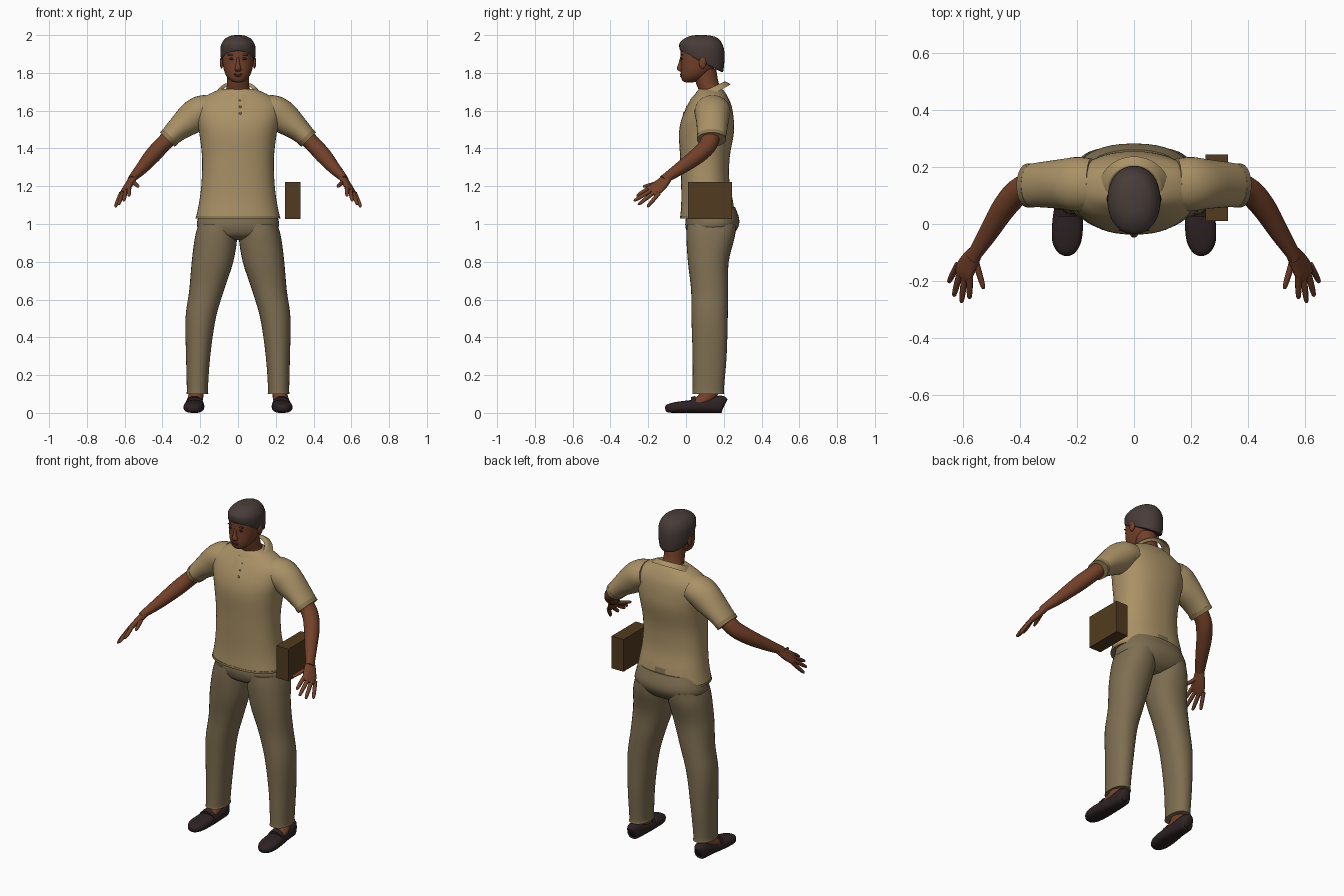
import bpy, bmesh, math
from mathutils import Vector
from mathutils.bvhtree import BVHTree

if "Cube" in bpy.data.objects:
    bpy.data.objects.remove(bpy.data.objects["Cube"])


def material(name, r, g, b):
    m = bpy.data.materials.new(name)
    m.use_nodes = True
    m.diffuse_color = (r, g, b, 1)
    m.node_tree.nodes["Principled BSDF"].inputs["Base Color"].default_value = (r, g, b, 1)
    return m


SHIRT = material("tan shirt", .40, .285, .135)
SEAM = material("dark tan trim", .27, .19, .085)
PANTS = material("khaki trousers", .21, .157, .083)
SKIN = material("brown skin", .17, .052, .022)
LIP = material("dark skin", .085, .026, .016)
HAIR = material("dark hair", .065, .045, .041)
SHOE = material("dark shoe", .027, .016, .017)
LEATHER = material("brown leather", .085, .044, .014)
X, Y, Z = Vector((1, 0, 0)), Vector((0, 1, 0)), Vector((0, 0, 1))


def finish(name, bm, *mats):
    bmesh.ops.recalc_face_normals(bm, faces=bm.faces)
    me = bpy.data.meshes.new(name)
    bm.to_mesh(me)
    bm.free()
    ob = bpy.data.objects.new(name, me)
    bpy.context.collection.objects.link(ob)
    for m in mats:
        me.materials.append(m)
    bpy.context.view_layer.objects.active = ob
    for o in bpy.context.selected_objects:
        o.select_set(False)
    ob.select_set(True)
    bpy.ops.object.shade_smooth_by_angle(angle=math.radians(50))
    return ob


def spline(rows, steps):
    """Smoothly interpolate rows of numbers."""
    out = []
    for i in range(len(rows) - 1):
        a, b, c, d = rows[max(i - 1, 0)], rows[i], rows[i + 1], rows[min(i + 2, len(rows) - 1)]
        for k in range(steps):
            t = k / steps
            out.append([q + .5 * t * (r - p + t * (2 * p - 5 * q + 4 * r - s + t * (3 * (q - r) + s - p)))
                        for p, q, r, s in zip(a, b, c, d)])
    return out + [list(rows[-1])]


def loft(name, rows, mat, hint=None, n=32, p=2.0, steps=4, side=1, caps=True):
    """Rows are x, y, z, radius a, radius b, tilt. No hint keeps rings level."""
    rows = spline([tuple(r) + (0,) * (6 - len(r)) for r in rows], steps)
    bm, rings = bmesh.new(), []
    for i, (x, y, z, a, b, tilt) in enumerate(rows):
        u, v = X, Y + Z * tilt
        if hint is not None:
            t = Vector(rows[min(i + 1, len(rows) - 1)][:3]) - Vector(rows[max(i - 1, 0)][:3])
            u = t.cross(hint).normalized()
            v = u.cross(t).normalized()
        ring = []
        for k in range(n):
            c, s = math.cos(math.tau * k / n), math.sin(math.tau * k / n)
            c, s = (math.copysign(abs(w) ** (2 / p), w) for w in (c, s))
            co = Vector((x, y, z)) + u * c * a + v * s * b
            ring.append(bm.verts.new((co.x * side, co.y, co.z)))
        rings.append(ring)
    for r, q in zip(rings, rings[1:]):
        for k in range(n):
            j = (k + 1) % n
            bm.faces.new((r[k], r[j], q[j], q[k]))
    if caps:
        bm.faces.new(rings[0])
        bm.faces.new(rings[-1])
    return finish(name, bm, mat)


def blob(name, loc, size, mat):
    bm = bmesh.new()
    bmesh.ops.create_uvsphere(bm, u_segments=16, v_segments=10, radius=1)
    for v in bm.verts:
        v.co = Vector(loc) + Vector(a * b for a, b in zip(v.co, size))
    return finish(name, bm, mat)


def stick(name, target, x, z, w, h, mat):
    """Thin oval plate on the front surface of the target."""
    me = target.data
    tree = BVHTree.FromPolygons([v.co for v in me.vertices], [f.vertices for f in me.polygons])
    hit = tree.ray_cast(Vector((x, -1, z)), Y)[0]
    if hit:
        blob(name, hit, (w, .0045, h), mat)


# Shirt body, with the trouser seat showing at the back hem
shirt = loft("shirt_body", [
    (0, .115, 1.035, .222, .145), (0, .112, 1.12, .205, .137), (0, .102, 1.22, .193, .128),
    (0, .10, 1.35, .19, .131), (0, .108, 1.48, .205, .145), (0, .115, 1.56, .222, .137),
    (0, .125, 1.63, .222, .115), (0, .13, 1.675, .175, .09), (0, .13, 1.703, .12, .072),
    (0, .13, 1.715, .085, .06)], SHIRT, n=48, p=2.3)
shirt.data.materials.append(PANTS)
for f in shirt.data.polygons:
    if f.center.y > .2 and abs(f.center.x) < .045 and f.center.z < 1.125:
        f.material_index = 1
loft("shirt_hem", [(0, .115, 1.03, .224, .147), (0, .115, 1.042, .223, .146)], SEAM, n=48, p=2.3, steps=1)

# Collar, open at the front
collar = loft("collar", [(0, .122, 1.705, .078, .07, .5), (0, .122, 1.717, .092, .082, .45),
                         (0, .118, 1.70, .108, .10, .5), (0, .115, 1.672, .128, .122, .55)],
              SHIRT, n=40, caps=False)
bm = bmesh.new()
bm.from_mesh(collar.data)
gap = [f for f in bm.faces if f.calc_center_median().y < .1 and abs(f.calc_center_median().x) < .018]
bmesh.ops.delete(bm, geom=gap, context="FACES")
bm.to_mesh(collar.data)
bm.free()
for z in (1.655, 1.62, 1.585):
    stick("shirt_button", shirt, .012, z, .007, .007, SEAM)

# Trousers
loft("trouser_seat", [(0, .13, .915, .06, .07), (0, .13, .94, .17, .115), (0, .137, .985, .215, .14),
                      (0, .14, 1.03, .212, .141), (0, .135, 1.09, .19, .125)], PANTS, n=40, p=2.3)

for s, tag in ((1, "left"), (-1, "right")):
    loft(tag + "_trouser_leg", [
        (.108, .135, 1.0, .10, .13), (.116, .13, .93, .112, .128), (.135, .118, .8, .11, .108),
        (.166, .125, .65, .092, .098), (.198, .125, .5, .08, .096), (.211, .125, .3, .064, .09),
        (.215, .118, .13, .056, .083), (.215, .118, .10, .058, .085)], PANTS, p=2.2, side=s)

    # Shoe and foot
    loft(tag + "_shoe", [
        (.225, .205, .042, .016, .03), (.225, .185, .046, .038, .046), (.226, .10, .037, .046, .037),
        (.232, .01, .033, .054, .033), (.236, -.06, .028, .051, .028), (.236, -.098, .023, .032, .021),
        (.236, -.11, .021, .012, .01)], SHOE, hint=Z, p=2.5, n=24, side=s)
    loft(tag + "_foot", [(.22, .13, .16, .04, .045), (.222, .12, .10, .04, .05), (.228, .09, .07, .042, .06),
                         (.232, .05, .045, .04, .07)], SKIN, n=20, side=s)
    loft(tag + "_shoe_strap", [(.23, .055, .045, .048, .046), (.23, .03, .042, .05, .041)],
         SHOE, hint=Z, n=24, steps=1, side=s)

    # Sleeve and cuff
    loft(tag + "_sleeve", [(.15, .14, 1.61, .075, .09), (.20, .14, 1.595, .083, .095),
                           (.25, .14, 1.557, .083, .088), (.32, .138, 1.50, .063, .08),
                           (.37, .135, 1.452, .052, .075)], SHIRT, hint=Y, side=s)
    loft(tag + "_sleeve_cuff", [(.357, .135, 1.464, .056, .078), (.374, .135, 1.447, .054, .077)],
         SEAM, hint=Y, steps=1, side=s)

    # Arm, palm and fingers
    loft(tag + "_arm", [(.32, .135, 1.50, .045, .05), (.395, .12, 1.425, .043, .048),
                        (.45, .065, 1.365, .043, .044), (.51, -.03, 1.295, .033, .035),
                        (.555, -.10, 1.248, .022, .027), (.567, -.12, 1.235, .018, .026)],
         SKIN, hint=Y, n=24, side=s)
    across = Vector((.05, .05, -.045))
    loft(tag + "_palm", [(.55, -.092, 1.252, .019, .024), (.573, -.127, 1.215, .019, .036),
                         (.595, -.165, 1.183, .015, .042), (.603, -.185, 1.168, .009, .036)],
         SKIN, hint=across, n=20, p=2.3, side=s)
    fingers = {"index": ((.576, -.185, 1.198), (.577, -.262, 1.148)),
               "middle": ((.594, -.18, 1.18), (.605, -.276, 1.122)),
               "ring": ((.61, -.168, 1.168), (.632, -.254, 1.102)),
               "little": ((.622, -.148, 1.157), (.650, -.205, 1.09)),
               "thumb": ((.56, -.115, 1.225), (.527, -.228, 1.198))}
    for finger, (base, tip) in fingers.items():
        a, b = Vector(base), Vector(tip)
        loft(tag + "_" + finger + "_finger",
             [(*a.lerp(b, t), r, r) for t, r in ((-.1, .011), (.5, .011), (.85, .009), (.97, .006), (1, .002))],
             SKIN, hint=across, n=10, steps=2, side=s)

    # Ear
    blob(tag + "_ear", (.087 * s, .088, 1.855), (.009, .02, .032), SKIN)

# Neck and head
loft("neck", [(0, .145, 1.66, .085, .07), (0, .128, 1.71, .064, .062), (0, .112, 1.75, .058, .06),
              (0, .10, 1.82, .058, .06)], SKIN)
head = loft("head", [
    (0, .018, 1.75, .018, .02), (0, .022, 1.757, .036, .04), (0, .038, 1.778, .058, .064),
    (0, .055, 1.81, .073, .083), (0, .068, 1.85, .081, .096), (0, .078, 1.89, .084, .107),
    (0, .083, 1.93, .083, .108), (0, .083, 1.97, .065, .085), (0, .083, 1.985, .03, .04)],
    SKIN, n=40, p=2.2)
loft("nose", [(0, -.018, 1.885, .008, .012), (0, -.025, 1.85, .010, .015), (0, -.028, 1.825, .016, .020),
              (0, -.024, 1.812, .017, .016), (0, -.02, 1.806, .01, .008)], SKIN, n=16)
for s in (1, -1):
    stick("eyebrow", head, .034 * s, 1.896, .021, .005, HAIR)
    stick("eye", head, .033 * s, 1.875, .014, .006, SHOE)
stick("upper_lip", head, 0, 1.793, .026, .005, LIP)
stick("lower_lip", head, 0, 1.784, .020, .005, LIP)

# Hair cap, lower at the nape
loft("hair", [(0, .083, 1.858, .078, .10, -.5), (0, .083, 1.864, .088, .114, -.48),
              (0, .084, 1.91, .093, .12, -.25), (0, .083, 1.95, .089, .115, -.1),
              (0, .082, 1.982, .067, .09), (0, .08, 1.997, .035, .05), (0, .08, 2.0, .008, .012)],
     HAIR, n=40, p=2.1)

# Hip case
bm = bmesh.new()
bmesh.ops.create_cube(bm, size=1)
for v in bm.verts:
    v.co = Vector((.29 + v.co.x * .08, .127 + v.co.y * .232, 1.125 + v.co.z * .195))
finish("hip_case", bm, LEATHER)
